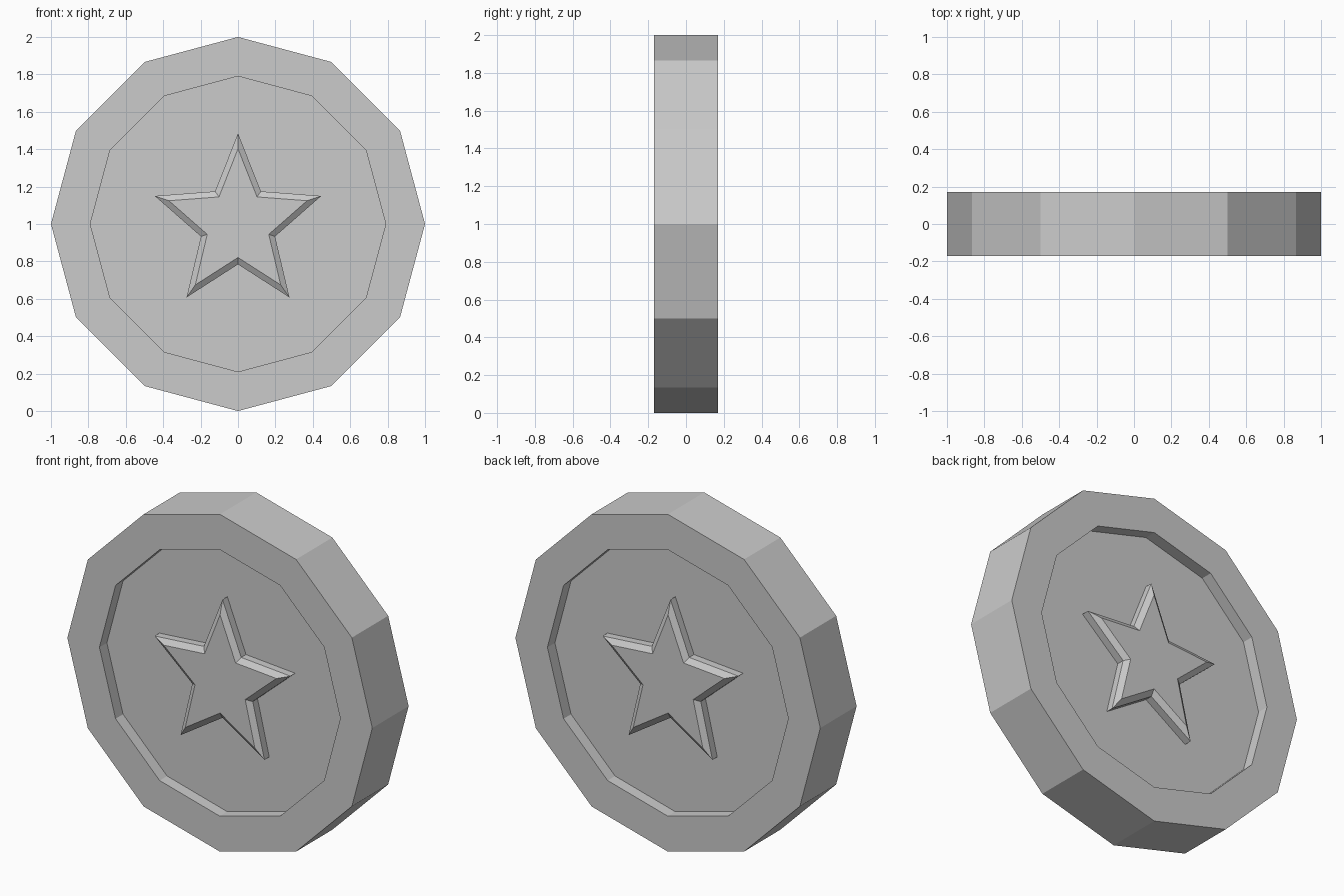
import bpy, bmesh
from math import sin, cos, pi

cube = bpy.data.objects.get("Cube")
if cube:
    bpy.data.objects.remove(cube, do_unlink=True)

SIDES = 12
HALF = 0.17          # half thickness of the coin
FLOOR = HALF - 0.07  # recessed face

grey = bpy.data.materials.new("plain_grey")
grey.use_nodes = True
colour = (0.6, 0.6, 0.6, 1)
grey.diffuse_color = colour
grey.node_tree.nodes["Principled BSDF"].inputs["Base Color"].default_value = colour


def disc_outline(radius):
    steps = [2 * pi * i / SIDES for i in range(SIDES)]
    return [(radius * sin(a), radius * cos(a)) for a in steps]


def star_outline(scale):
    points = []
    for i in range(10):
        r = scale * (0.445 if i % 2 else 1)
        points.append((0.468 * r * sin(i * pi / 5), 0.485 * r * cos(i * pi / 5)))
    return points


def loft(name, sections, cap_start=True):
    """Join outlines, each given with its depth y, into one flat-shaded solid."""
    bm = bmesh.new()
    rings = [[bm.verts.new((x, y, z + 1)) for x, z in outline]
             for outline, y in sections]
    for a, b in zip(rings, rings[1:]):
        for i in range(len(a)):
            j = (i + 1) % len(a)
            bm.faces.new((a[i], a[j], b[j], b[i]))
    if cap_start:
        bm.faces.new(rings[0])
    bm.faces.new(rings[-1])
    bmesh.ops.recalc_face_normals(bm, faces=bm.faces)
    mesh = bpy.data.meshes.new(name)
    bm.to_mesh(mesh)
    bm.free()
    mesh.materials.append(grey)
    obj = bpy.data.objects.new(name, mesh)
    bpy.context.collection.objects.link(obj)
    return obj


# Coin body with a raised rim around both recessed faces
rim, inner = disc_outline(1), disc_outline(0.79)
loft("coin_body", [(inner, -FLOOR), (inner, -HALF), (rim, -HALF),
                   (rim, HALF), (inner, HALF), (inner, FLOOR)])

# Bevelled star on each face, its foot sunk slightly into the coin
for name, side in (("front_star", -1), ("back_star", 1)):
    loft(name, [(star_outline(1), side * (FLOOR - 0.01)),
                (star_outline(1), side * (HALF - 0.025)),
                (star_outline(0.83), side * (HALF - 0.002))])
